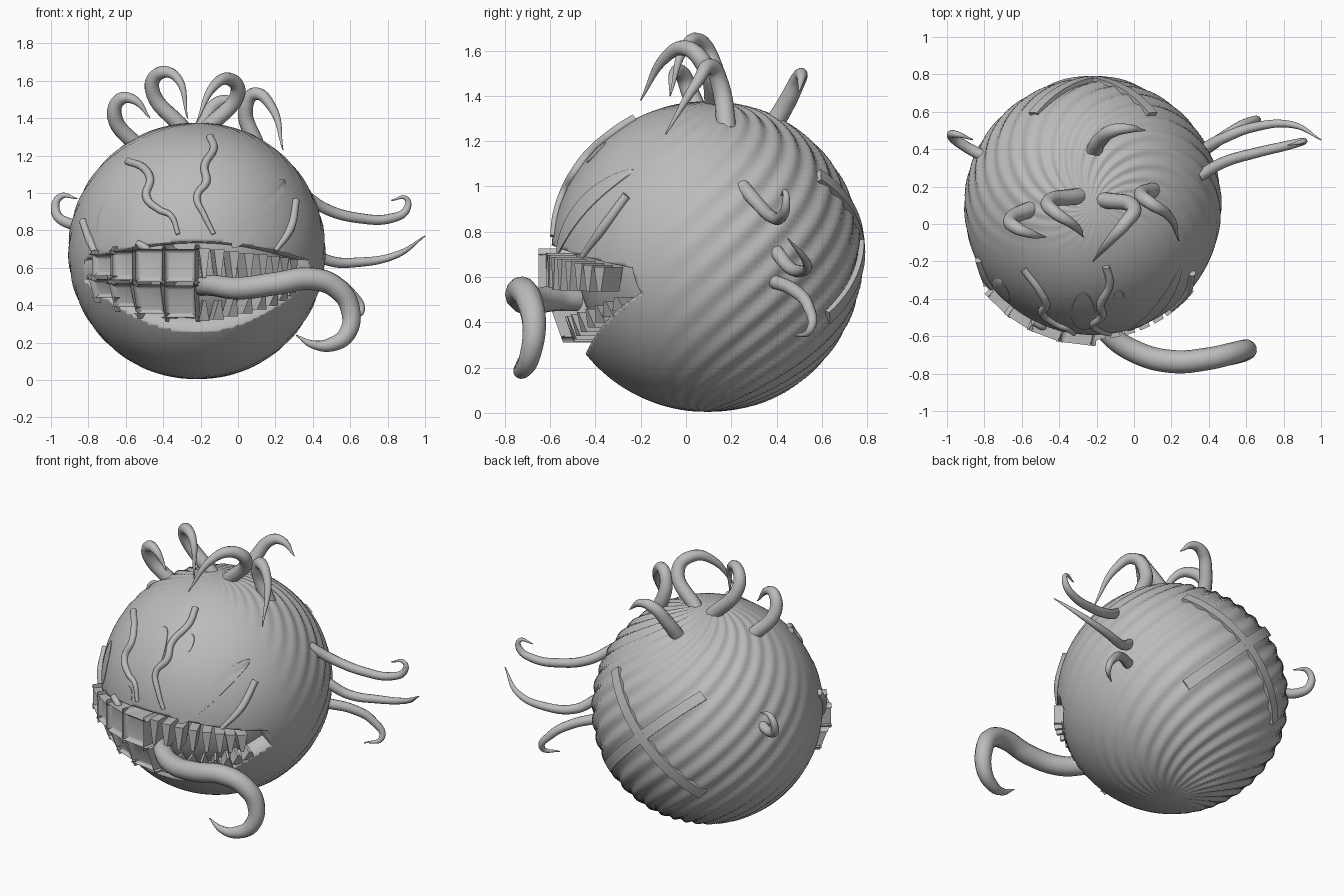
import bpy, bmesh, math
from mathutils import Vector

if "Cube" in bpy.data.objects:
    bpy.data.objects.remove(bpy.data.objects["Cube"])

C = Vector((-0.22, 0.09, 0.69))   # body centre
R = 0.685                         # body radius
grey = bpy.data.materials.new("plain_grey")
grey.diffuse_color = (0.5, 0.5, 0.5, 1)
grey.use_nodes = True
grey.node_tree.nodes["Principled BSDF"].inputs["Base Color"].default_value = grey.diffuse_color


def on_front(x, z, r):
    """Point on the front of a sphere of radius r around the body centre."""
    d = r * r - (x - C.x) ** 2 - (z - C.z) ** 2
    return Vector((x, C.y - math.sqrt(max(d, 0)), z))


def finish(name, bm, angle=40):
    bmesh.ops.recalc_face_normals(bm, faces=bm.faces)
    me = bpy.data.meshes.new(name)
    bm.to_mesh(me)
    bm.free()
    ob = bpy.data.objects.new(name, me)
    bpy.context.collection.objects.link(ob)
    me.materials.append(grey)
    activate(ob)
    bpy.ops.object.shade_smooth_by_angle(angle=math.radians(angle))
    return ob


def activate(ob):
    bpy.ops.object.select_all(action='DESELECT')
    ob.select_set(True)
    bpy.context.view_layer.objects.active = ob


def tube(name, pts, radii):
    """Tapered round tube through the points."""
    cu = bpy.data.curves.new(name, 'CURVE')
    cu.dimensions = '3D'
    cu.bevel_depth = 1
    cu.bevel_resolution = 4
    cu.resolution_u = 8
    cu.use_fill_caps = True
    sp = cu.splines.new('BEZIER')
    sp.bezier_points.add(len(pts) - 1)
    for i, (b, p) in enumerate(zip(sp.bezier_points, pts)):
        b.co = p
        b.handle_left_type = b.handle_right_type = 'AUTO'
        t = i / (len(pts) - 1) * (len(radii) - 1)
        k = min(int(t), len(radii) - 2)
        b.radius = radii[k] + (radii[k + 1] - radii[k]) * (t - k)
    ob = bpy.data.objects.new(name, cu)
    bpy.context.collection.objects.link(ob)
    cu.materials.append(grey)
    activate(ob)
    bpy.ops.object.convert(target='MESH')
    bpy.ops.object.shade_smooth_by_angle(angle=math.radians(50))


def shell(name, f, nu, nv, r0, r1, angle=40):
    """Closed solid between two radii; f(u, v, r) gives the surface point."""
    bm = bmesh.new()
    g = [[[bm.verts.new(f(i / nu, j / nv, r)) for j in range(nv + 1)]
          for i in range(nu + 1)] for r in (r0, r1)]
    for s in g:
        for i in range(nu):
            for j in range(nv):
                bm.faces.new((s[i][j], s[i + 1][j], s[i + 1][j + 1], s[i][j + 1]))
    a, b = g
    for i in range(nu):
        for j in (0, nv):
            bm.faces.new((a[i][j], a[i + 1][j], b[i + 1][j], b[i][j]))
    for j in range(nv):
        for i in (0, nu):
            bm.faces.new((a[i][j], a[i][j + 1], b[i][j + 1], b[i][j]))
    return finish(name, bm, angle)


# Body: sphere with spiral ridges fading out towards the face
bm = bmesh.new()
bmesh.ops.create_uvsphere(bm, u_segments=192, v_segments=96, radius=R)
for v in bm.verts:
    lat = math.asin(max(-1, min(1, v.co.z / R)))
    phi = math.atan2(v.co.y, v.co.x)
    mask = min(1, max(0, (v.co.y / R + 0.35) / 0.7)) * min(1, math.cos(lat) * 2.5)
    v.co *= 1 + 0.012 * mask * math.sin(26 * (phi - 1.1 * lat))
    v.co += C
body = finish("body", bm)


# Mouth: wide grin cut into the front
def mouth(u, v, r):
    t = 2 * u - 1
    x = C.x + 0.6 * t
    lo, hi = 0.26 + 0.27 * t * t, 0.74 - 0.10 * t * t
    d = on_front(x, lo + (hi - lo) * v, R) - C
    return C + d.normalized() * r


cutter = shell("mouth_cutter", mouth, 28, 8, 0.575, 0.85)
cutter.hide_render = True
mod = body.modifiers.new("mouth", 'BOOLEAN')
mod.object = cutter
mod.solver = 'EXACT'
activate(body)
bpy.ops.object.convert(target='MESH')
bpy.data.objects.remove(cutter)


def tooth(name, x, z, w, h, taper, depth, bevel, r):
    """Block tooth facing outward; taper = (bottom, top) width factors."""
    p = on_front(x, z, r)
    out = Vector((p.x - C.x, p.y - C.y, 0)).normalized()
    side = Vector((-out.y, out.x, 0))
    w = w / max(0.45, abs(side.x))
    bm = bmesh.new()
    bmesh.ops.create_cube(bm, size=1)
    for v in bm.verts:
        k = taper[0] if v.co.z < 0 else taper[1]
        lean = 0.18 * h * v.co.z * 2 if z < 0.5 else 0
        v.co = (p + side * v.co.x * w * k + out * ((v.co.y - 0.5) * depth + lean)
                + Vector((0, 0, v.co.z * h)))
    if bevel:
        bmesh.ops.bevel(bm, geom=bm.edges[:], offset=bevel, segments=3,
                        profile=0.5, affect='EDGES')
    finish(name, bm, 50 if bevel else 30)


# Rounded block teeth on one half: x, width, upper (z0, z1), lower (z0, z1)
for i, (x, w, a, b, c, d) in enumerate([
        (-0.308, 0.162, 0.525, 0.70, 0.335, 0.505),
        (-0.468, 0.145, 0.525, 0.70, 0.355, 0.51),
        (-0.605, 0.11, 0.535, 0.69, 0.39, 0.515),
        (-0.714, 0.10, 0.555, 0.67, 0.44, 0.54)]):
    tooth(f"upper_block_tooth_{i}", x, (a + b) / 2, w, b - a, (1, 1), 0.13, 0.025, R + 0.03)
    tooth(f"lower_block_tooth_{i}", x, (c + d) / 2, w, d - c, (1, 1), 0.13, 0.025, R + 0.01)

# Blade teeth on the other half, narrowing to the bite line
for i, x in enumerate((-0.18, -0.10, -0.02, 0.06, 0.135, 0.20, 0.25, 0.30)):
    s = i / 7
    tooth(f"upper_blade_tooth_{i}", x, 0.625 - 0.005 * i, 0.058 - 0.015 * s,
          0.16 - 0.05 * s, (0.3, 1), 0.12, 0, R + 0.025)
    tooth(f"lower_blade_tooth_{i}", x, 0.37 + 0.11 * s ** 1.5, 0.058 - 0.015 * s,
          0.11 - 0.05 * s, (1, 0.25), 0.12, 0, R)

# Tongue: long, drooping and curling at the tip
tube("tongue", [(-0.2, -0.48, 0.50), (-0.14, -0.58, 0.505), (0.0, -0.68, 0.49),
                (0.2, -0.735, 0.515), (0.4, -0.72, 0.54), (0.53, -0.69, 0.49),
                (0.60, -0.67, 0.38), (0.585, -0.69, 0.25), (0.50, -0.72, 0.19),
                (0.40, -0.74, 0.19), (0.31, -0.74, 0.24)],
     [0.05, 0.06, 0.062, 0.058, 0.05, 0.035, 0.003])

# Tentacles on the crown, sides and back of the head
tentacles = {
    "crown_a": [(-0.53, 0.09, 1.24), (-0.66, 0.02, 1.41), (-0.63, -0.02, 1.50),
                (-0.56, -0.05, 1.50), (-0.47, -0.07, 1.40)],
    "crown_b": [(-0.29, 0.15, 1.34), (-0.46, 0.11, 1.56), (-0.42, 0.06, 1.64),
                (-0.33, 0.0, 1.62), (-0.27, -0.07, 1.40)],
    "crown_c": [(-0.17, 0.13, 1.34), (0.0, 0.08, 1.54), (-0.05, 0.0, 1.61),
                (-0.13, -0.09, 1.57), (-0.22, -0.2, 1.38)],
    "crown_d": [(0.10, 0.18, 1.25), (0.04, 0.15, 1.45), (0.09, 0.11, 1.53),
                (0.18, 0.05, 1.46), (0.24, -0.09, 1.23)],
    "crown_e": [(-0.22, 0.38, 1.26), (-0.18, 0.45, 1.38), (-0.11, 0.50, 1.48),
                (-0.03, 0.51, 1.49), (0.06, 0.50, 1.42)],
    "side_a": [(0.34, 0.25, 1.0), (0.48, 0.33, 0.91), (0.65, 0.38, 0.865),
               (0.82, 0.42, 0.865), (0.90, 0.44, 0.91), (0.90, 0.44, 0.97), (0.82, 0.42, 0.96)],
    "side_b": [(0.37, 0.40, 0.71), (0.48, 0.46, 0.64), (0.65, 0.52, 0.63),
               (0.85, 0.53, 0.67), (1.0, 0.45, 0.77)],
    "side_c": [(0.37, 0.39, 0.58), (0.50, 0.48, 0.54), (0.60, 0.54, 0.47),
               (0.66, 0.55, 0.37), (0.58, 0.48, 0.34)],
    "side_d": [(-0.80, 0.36, 0.84), (-0.91, 0.42, 0.84), (-0.975, 0.47, 0.90),
               (-0.95, 0.48, 0.98), (-0.86, 0.45, 0.97)]}
for name, pts in tentacles.items():
    k = 1.0 if name.startswith("crown") else 0.72
    tube("tentacle_" + name, pts, [0.044 * k, 0.04 * k, 0.035 * k, 0.025 * k, 0.003])

# Raised veins and cheek creases lying on the face
for name, pts in {
        "vein_left": [(-0.59, 1.17), (-0.50, 1.13), (-0.47, 1.07), (-0.49, 0.98),
                      (-0.42, 0.91), (-0.36, 0.88), (-0.32, 0.78)],
        "vein_right": [(-0.15, 1.30), (-0.13, 1.24), (-0.18, 1.14), (-0.17, 1.06),
                       (-0.22, 0.98), (-0.18, 0.88), (-0.13, 0.78)],
        "crease_left": [(-0.83, 0.85), (-0.79, 0.74), (-0.73, 0.61)],
        "crease_right": [(0.31, 0.96), (0.28, 0.81), (0.20, 0.69)],
        "lip_crease": [(-0.54, 0.73), (-0.49, 0.70), (-0.47, 0.66)]}.items():
    tube(name, [on_front(x, z, R + 0.006) for x, z in pts], [0.02, 0.022, 0.012])


# Thin oval markings on the face: centre, half sizes, tilt
def marking(name, cx, cz, a, b, tilt):
    bm = bmesh.new()
    def point(s, k, r):
        p, q = a * s * math.cos(k * math.tau / 32), b * s * math.sin(k * math.tau / 32)
        return on_front(cx + p * math.cos(tilt) - q * math.sin(tilt),
                        cz + p * math.sin(tilt) + q * math.cos(tilt), r)
    rings = [[bm.verts.new(point(s, k, r)) for k in range(32)]
             for s, r in ((1, R - 0.004), (1, R + 0.004), (0.66, R + 0.004), (0.33, R + 0.004))]
    for lo, hi in zip(rings, rings[1:]):
        for k in range(32):
            n = (k + 1) % 32
            bm.faces.new((lo[k], lo[n], hi[n], hi[k]))
    bm.faces.new(rings[-1])
    finish(name, bm)


marking("brow_oval", -0.27, 1.05, 0.065, 0.15, 0)
marking("small_oval", -0.08, 1.15, 0.028, 0.045, 0.2)
marking("cheek_oval_left", -0.71, 0.84, 0.045, 0.13, -0.1)
marking("cheek_leaf_right", 0.11, 0.89, 0.05, 0.23, -0.65)
marking("nose_oval", -0.40, 0.80, 0.03, 0.045, 0.2)

# Crossed straps on the back of the head
for name, s in (("strap_a", 1), ("strap_b", -1)):
    def strap(u, v, r, s=s):
        t, w = 2 * u - 1, (v - 0.5) * 0.065
        along = Vector((s * 0.72, 0, 0.69)).normalized()
        across = Vector((-along.z, 0, along.x))
        mid = Vector((0, 1, 0.11)).normalized()
        ang = t * 0.72
        return C + (mid * math.cos(ang) + along * math.sin(ang) + across * w / R).normalized() * r
    shell(name, strap, 24, 2, R - 0.01, R + 0.017)
